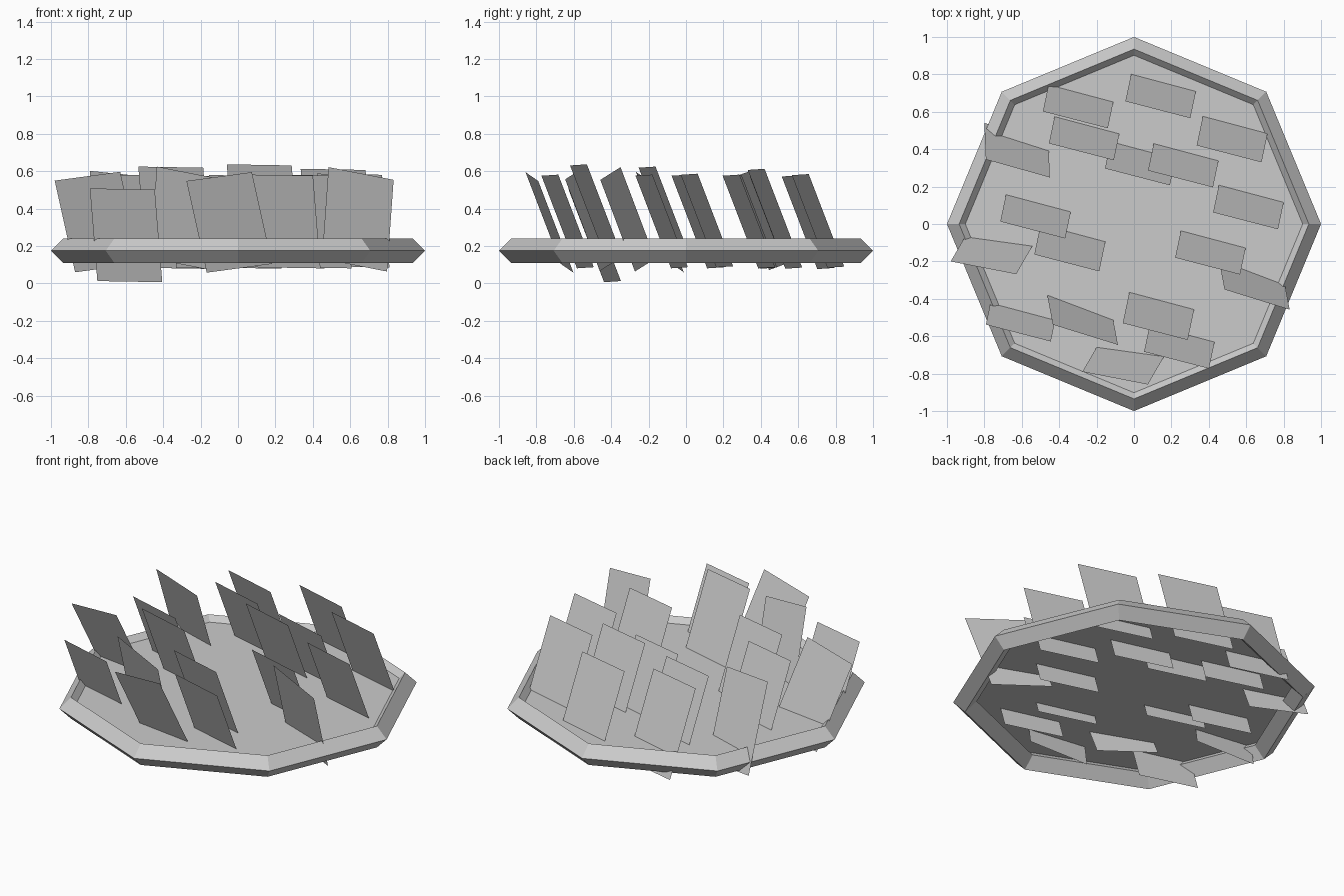
import bpy, bmesh, math
from mathutils import Vector

if "Cube" in bpy.data.objects:
    bpy.data.objects.remove(bpy.data.objects["Cube"])


def make_object(name, verts, faces):
    mesh = bpy.data.meshes.new(name)
    mesh.from_pydata(verts, [], faces)
    mesh.update()
    obj = bpy.data.objects.new(name, mesh)
    bpy.context.collection.objects.link(obj)
    return obj


def octagon(radius, z):
    return [(radius * math.cos(i * math.pi / 4), radius * math.sin(i * math.pi / 4), z)
            for i in range(8)]


# Octagonal rim with a diamond cross-section
bpy.ops.mesh.primitive_torus_add(major_segments=8, minor_segments=4,
                                 major_radius=0.935, minor_radius=0.065,
                                 location=(0, 0, 0.175))
bpy.context.object.name = "rim"

# Flat bed inside the rim
make_object("bed", octagon(0.905, 0.207), [tuple(range(8))])

# Leaning blades: each starts at its top left corner
STRAIGHT = (Vector((0.347, -0.09, -0.006)), Vector((0.04, 0.19, -0.495)))
CLOCKWISE = (Vector((0.348, -0.108, -0.068)), Vector((-0.035, 0.185, -0.49)))
COUNTER = (Vector((0.35, -0.068, 0.047)), Vector((0.109, 0.188, -0.49)))
SLIGHT = (Vector((0.342, -0.096, -0.035)), Vector((-0.008, 0.195, -0.495)))


def blade(corner, frame):
    a = Vector(corner)
    across, down = frame
    make_object("blade", [a, a + down, a + down + across, a + across], [(0, 1, 2, 3)])


straight_corners = [
    (-0.046, 0.656, 0.585), (-0.487, 0.602, 0.578), (-0.455, 0.431, 0.58),
    (-0.155, 0.297, 0.58), (0.075, 0.286, 0.582), (0.335, 0.42, 0.613),
    (0.423, 0.062, 0.587), (0.22, -0.18, 0.582), (-0.715, 0.013, 0.582),
    (-0.533, -0.163, 0.625), (-0.06, -0.53, 0.637), (0.054, -0.683, 0.582),
    (-0.792, -0.538, 0.508)]
for c in straight_corners:
    blade(c, STRAIGHT)
for c in [(0.484, -0.35, 0.622), (-0.434, -0.538, 0.625)]:
    blade(c, CLOCKWISE)
for c in [(-0.98, -0.20, 0.55), (-0.276, -0.79, 0.548)]:
    blade(c, COUNTER)
blade((-0.792, 0.345, 0.602), SLIGHT)
